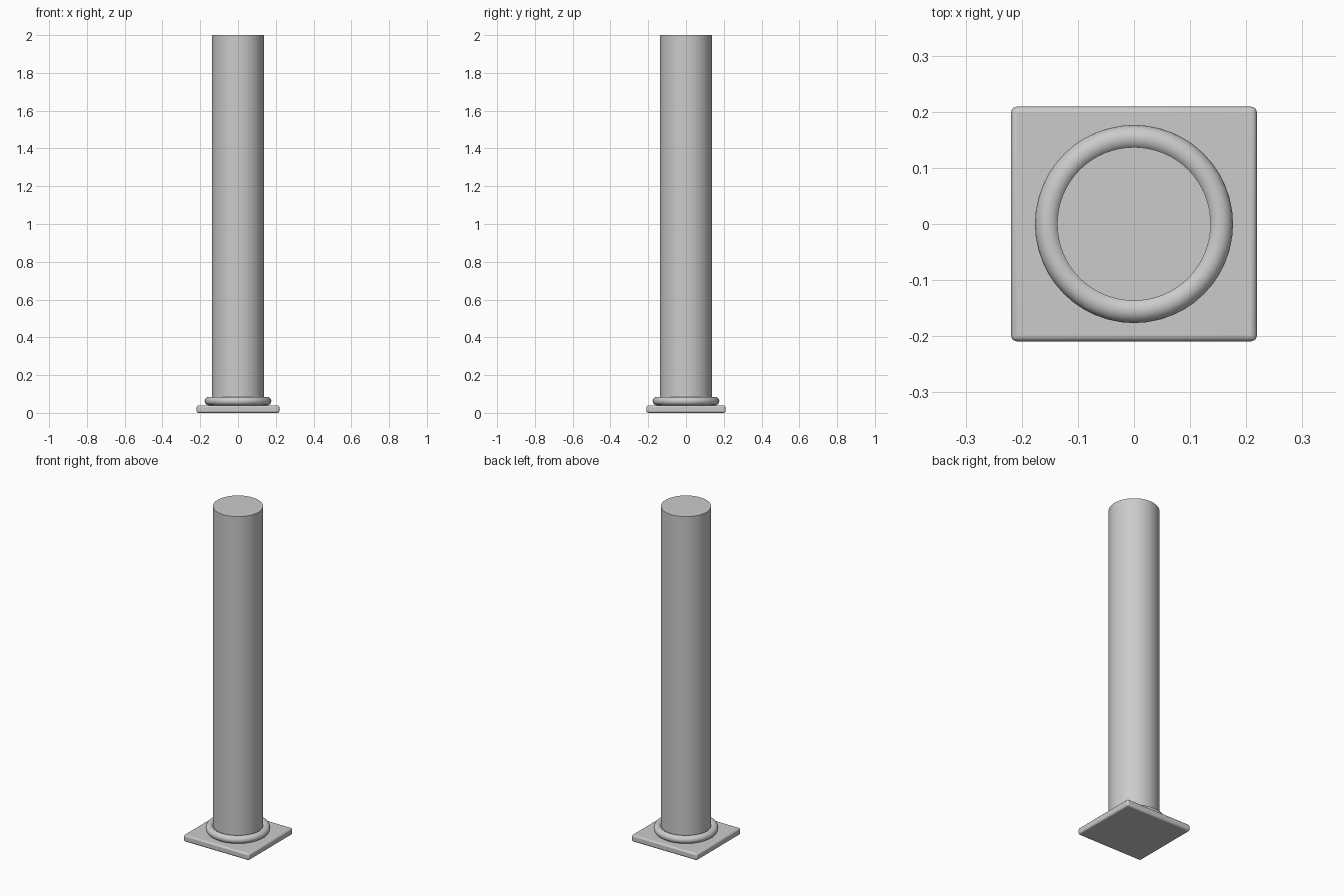
import bpy, math

if "Cube" in bpy.data.objects:
    bpy.data.objects.remove(bpy.data.objects["Cube"])


def finish(obj, name):
    obj.name = name
    bpy.ops.object.shade_smooth_by_angle(angle=math.radians(35))


# Square plinth with softened edges
bpy.ops.mesh.primitive_cube_add(size=1, location=(0, 0, 0.02))
plinth = bpy.context.object
plinth.scale = (0.438, 0.418, 0.04)
bpy.ops.object.transform_apply(location=False, rotation=False, scale=True)
bevel = plinth.modifiers.new("soft_edges", 'BEVEL')
bevel.width = 0.01
bevel.segments = 3
finish(plinth, "plinth")

# Rounded base ring
bpy.ops.mesh.primitive_torus_add(major_radius=0.154, minor_radius=0.0225,
                                 major_segments=48, minor_segments=16,
                                 location=(0, 0, 0.0625))
finish(bpy.context.object, "base_ring")

# Plain round shaft
bottom, top = 0.04, 2.0
bpy.ops.mesh.primitive_cylinder_add(vertices=64, radius=0.137, depth=top - bottom,
                                    location=(0, 0, (top + bottom) / 2))
finish(bpy.context.object, "shaft")
